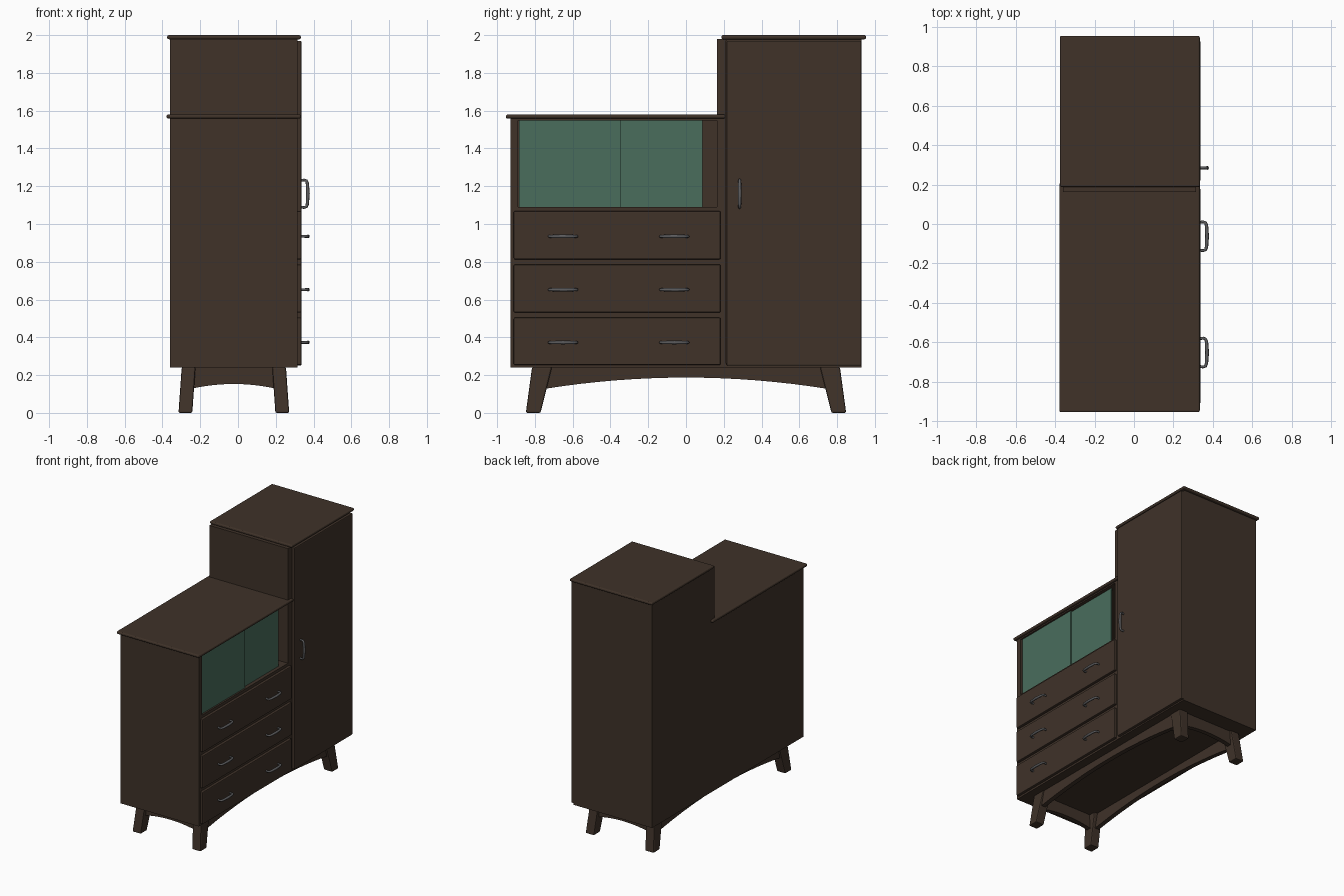
import bpy, bmesh
from mathutils import Vector

if "Cube" in bpy.data.objects:
    bpy.data.objects.remove(bpy.data.objects["Cube"])


def material(name, color):
    m = bpy.data.materials.new(name)
    m.diffuse_color = (*color, 1)
    m.use_nodes = True
    m.node_tree.nodes["Principled BSDF"].inputs["Base Color"].default_value = m.diffuse_color
    return m


WOOD = material("dark_wood", (0.05, 0.032, 0.022))
GLASS = material("green_glass", (0.068, 0.155, 0.108))
METAL = material("dark_metal", (0.11, 0.11, 0.115))


def finish(name, bm, mat, bevel=0.0, segments=2):
    bmesh.ops.recalc_face_normals(bm, faces=bm.faces)
    mesh = bpy.data.meshes.new(name)
    bm.to_mesh(mesh)
    bm.free()
    ob = bpy.data.objects.new(name, mesh)
    bpy.context.collection.objects.link(ob)
    mesh.materials.append(mat)
    if bevel:
        mod = ob.modifiers.new("rounded_edges", 'BEVEL')
        mod.width, mod.segments = bevel, segments
    return ob


def box(name, x, y, z, mat=WOOD, bevel=0.0, segments=2):
    bm = bmesh.new()
    bmesh.ops.create_cube(bm, size=1)
    for v in bm.verts:
        v.co = [r[0] + (c + 0.5) * (r[1] - r[0]) for c, r in zip(v.co, (x, y, z))]
    return finish(name, bm, mat, bevel, segments)


BACK, FRONT = -0.36, 0.315
DEPTH = (BACK, FRONT)
INNER = (BACK + 0.02, FRONT)

# Carcass panels
box("left_end_panel", DEPTH, (-0.93, -0.89), (0.24, 1.56))
box("divider_panel", DEPTH, (0.163, 0.21), (0.24, 1.98))
box("right_end_panel", DEPTH, (0.90, 0.93), (0.24, 1.98))
box("low_back_panel", (BACK, BACK + 0.02), (-0.89, 0.163), (0.24, 1.56))
box("tall_back_panel", (BACK, BACK + 0.02), (0.21, 0.90), (0.24, 1.98))
for tag, y, top in (("low", (-0.89, 0.163), 1.56), ("tall", (0.21, 0.90), 1.98)):
    box(tag + "_bottom_panel", INNER, y, (0.24, 0.265))
    box(tag + "_inner_top", INNER, y, (top - 0.012, top))
box("display_shelf", INNER, (-0.89, 0.163), (1.065, 1.09))

# Overhanging tops with rounded edges
box("low_top", (-0.378, 0.333), (-0.953, 0.209), (1.558, 1.58), bevel=0.009, segments=3)
box("tall_top", (-0.375, 0.333), (0.187, 0.953), (1.978, 2.0), bevel=0.009, segments=3)


def handle(name, y, z, vertical=False):
    # Bow pull: a bent tube that swells towards its middle
    path = [(0.33, -0.070, 0.8), (0.350, -0.073, 0.8), (0.362, -0.069, 0.85),
            (0.367, -0.055, 0.95), (0.370, 0, 1.1), (0.367, 0.055, 0.95),
            (0.362, 0.069, 0.85), (0.350, 0.073, 0.8), (0.33, 0.070, 0.8)]
    cu = bpy.data.curves.new(name, 'CURVE')
    cu.dimensions = '3D'
    cu.bevel_depth, cu.bevel_resolution = 0.009, 2
    cu.use_fill_caps = True
    sp = cu.splines.new('POLY')
    sp.points.add(len(path) - 1)
    for p, (x, s, r) in zip(sp.points, path):
        p.co = (x, y, z + s, 1) if vertical else (x, y + s, z, 1)
        p.radius = r
        sp.use_smooth = True
    tmp = bpy.data.objects.new(name + "_path", cu)
    bpy.context.collection.objects.link(tmp)
    mesh = bpy.data.meshes.new_from_object(tmp.evaluated_get(bpy.context.evaluated_depsgraph_get()))
    bpy.data.objects.remove(tmp)
    mesh.materials.clear()
    mesh.materials.append(METAL)
    ob = bpy.data.objects.new(name, mesh)
    bpy.context.collection.objects.link(ob)


# Drawers with two pulls each, and the rails between them
for i, (z0, z1) in enumerate(((0.254, 0.504), (0.532, 0.785), (0.813, 1.068)), 1):
    box(f"drawer_front_{i}", (0.310, 0.336), (-0.912, 0.183), (z0, z1), bevel=0.006)
    if i < 3:
        box(f"drawer_rail_{i}", (0.27, FRONT), (-0.89, 0.163), (z1 - 0.01, z1 + 0.038))
    for side, y in (("left", -0.651), ("right", -0.062)):
        handle(f"drawer_{i}_handle_{side}", y, (z0 + z1) / 2 - 0.006)

# Tall door
box("tall_door", (0.310, 0.336), (0.215, 0.928), (0.25, 1.97), bevel=0.006)
handle("door_handle", 0.284, 1.16, vertical=True)

# Sliding glass panes, partly open at the right
box("glass_pane_left", (0.294, 0.302), (-0.885, -0.348), (1.09, 1.548), GLASS)
box("glass_pane_right", (0.280, 0.288), (-0.45, 0.088), (1.09, 1.548), GLASS)

# Splayed tapered legs
CX = -0.022
for xs, depth in ((1, "front"), (-1, "back")):
    for ys, side in ((1, "right"), (-1, "left")):
        bm = bmesh.new()
        rings = []
        for z, xi, xo, yi, yo in ((0, 0.220, 0.293, 0.77, 0.848),
                                  (0.242, 0.203, 0.276, 0.71, 0.815)):
            rings.append([bm.verts.new((CX + xs * x, ys * y, z))
                          for x, y in ((xi, yi), (xo, yi), (xo, yo), (xi, yo))])
        bm.faces.new(rings[0])
        bm.faces.new(rings[1])
        for k in range(4):
            bm.faces.new((rings[0][k], rings[0][k - 1], rings[1][k - 1], rings[1][k]))
        finish(f"{depth}_{side}_leg", bm, WOOD, 0.008)


def apron(name, half, z_end, z_mid, place, thickness):
    # Board with an arched lower edge
    n = 16
    pts = [(half * (2 * i / n - 1), z_mid - (z_mid - z_end) * (2 * i / n - 1) ** 2)
           for i in range(n + 1)] + [(half, 0.242), (-half, 0.242)]
    bm = bmesh.new()
    face = bm.faces.new([bm.verts.new(place(u, z)) for u, z in pts])
    new = bmesh.ops.extrude_face_region(bm, geom=[face])["geom"]
    bmesh.ops.translate(bm, vec=Vector(thickness),
                        verts=[g for g in new if isinstance(g, bmesh.types.BMVert)])
    finish(name, bm, WOOD)


for s, a, b in ((1, "front", "right"), (-1, "back", "left")):
    apron(a + "_apron", 0.745, 0.128, 0.187,
          lambda u, z: (CX + s * 0.268, u, z), (-s * 0.035, 0, 0))
    apron(b + "_apron", 0.215, 0.13, 0.153,
          lambda u, z: (CX + u, s * 0.80, z), (0, -s * 0.035, 0))
